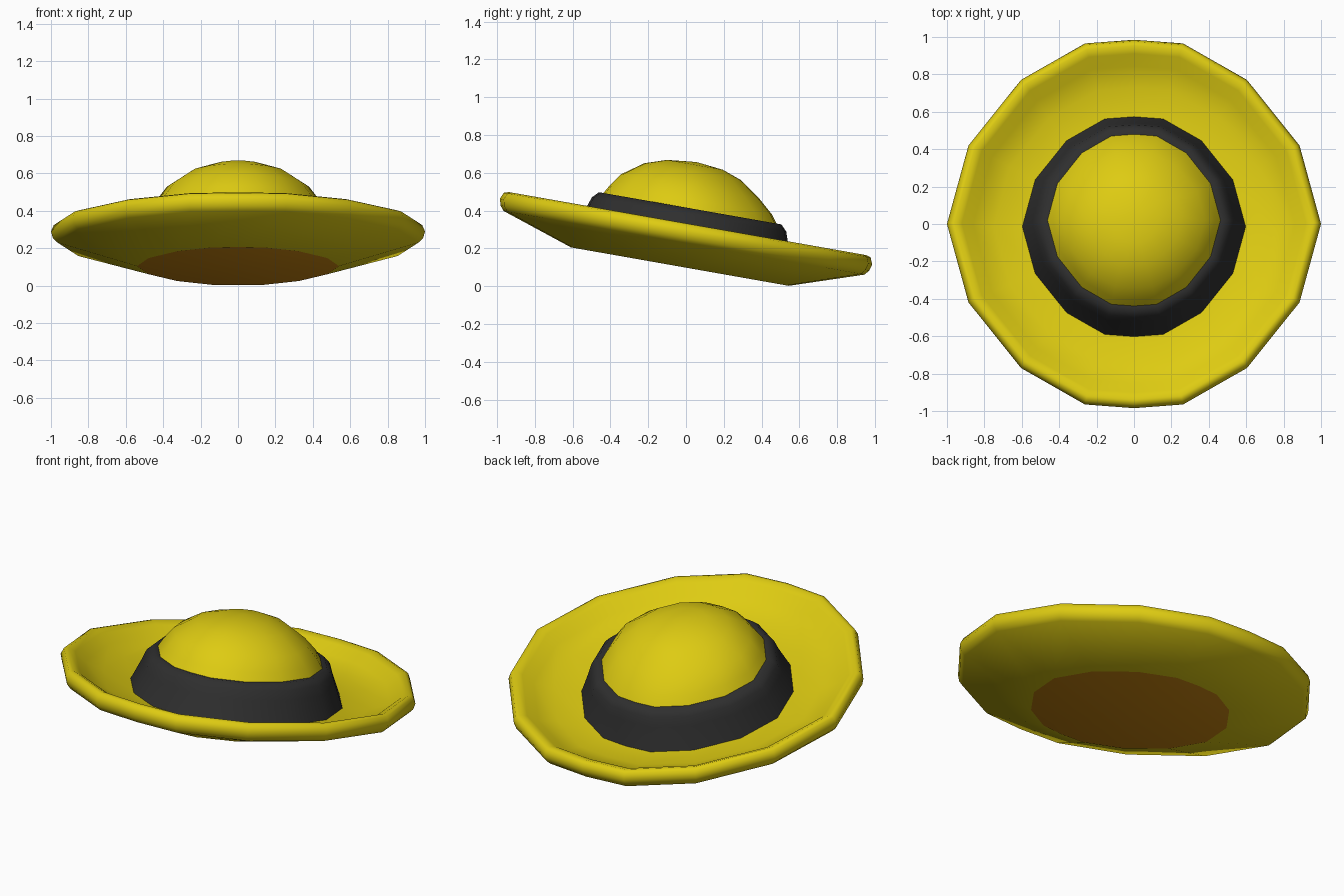
import bpy, bmesh, math
from mathutils import Matrix

if "Cube" in bpy.data.objects:
    bpy.data.objects.remove(bpy.data.objects["Cube"])

def material(name, rgb):
    m = bpy.data.materials.new(name)
    m.diffuse_color = (*rgb, 1)
    m.use_nodes = True
    m.node_tree.nodes["Principled BSDF"].inputs["Base Color"].default_value = m.diffuse_color
    return m

YELLOW = material("straw yellow", (0.73, 0.60, 0.006))
BLACK = material("band charcoal", (0.028, 0.028, 0.028))
BROWN = material("underside brown", (0.62, 0.25, 0.006))

# Slightly uneven 16-sided outline: one quarter, mirrored to a full ring
Q = [(1, 0), (.885, .426), (.604, .782), (.262, .98), (0, 1)]
half = Q + [(-x, y) for x, y in Q[-2::-1]]
RING = half + [(x, -y) for x, y in half[-2:0:-1]]

# The whole hat leans back by ten degrees
TILT = Matrix.Rotation(math.radians(-10), 4, 'X')

def lathe(name, profile, mats, angle=40):
    """Profile points: (x radius, y radius, height, y centre)."""
    bm = bmesh.new()
    prev = None
    for rx, ry, w, c in profile:
        if rx == 0:
            ring = [bm.verts.new((0, c, w))] * len(RING)
        else:
            ring = [bm.verts.new((x * rx, c + y * ry, w)) for x, y in RING]
        if prev:
            for i in range(len(RING)):
                j = (i + 1) % len(RING)
                quad = dict.fromkeys([prev[i], prev[j], ring[j], ring[i]])
                f = bm.faces.new(list(quad))
                # second material on the flat bottom
                if len(mats) > 1 and max(v.co.z for v in f.verts) < 0.1:
                    f.material_index = 1
        prev = ring
    bmesh.ops.recalc_face_normals(bm, faces=bm.faces)
    bm.transform(TILT)
    me = bpy.data.meshes.new(name)
    bm.to_mesh(me)
    bm.free()
    for m in mats:
        me.materials.append(m)
    ob = bpy.data.objects.new(name, me)
    bpy.context.collection.objects.link(ob)
    bpy.ops.object.select_all(action='DESELECT')
    ob.select_set(True)
    bpy.context.view_layer.objects.active = ob
    bpy.ops.object.shade_smooth_by_angle(angle=math.radians(angle))
    return ob

C = -0.05

# Brim: flat brown base, sloping underside, rolled lip, dished top
brim = [(0, 0, .097, C), (.54, .585, .097, C), (.965, .97, .225, C), (.99, .99, .25, C),
        (1, 1, .285, C), (.985, .985, .32, C), (.96, .96, .328, C), (.92, .92, .31, C),
        (.86, .86, .262, C), (.75, .75, .22, C), (.58, .58, .20, C), (0, 0, .20, C)]
lathe("brim", brim, [YELLOW, BROWN], 55)

# Band around the crown
band = [(.6, .6, .195, C), (.545, .54, .325, C), (.525, .522, .377, C),
        (.49, .49, .41, C), (.46, .46, .408, C)]
lathe("hat_band", band, [BLACK], 60)

# Domed crown
crown = [(.47, .475, .395, C), (.435, .435, .455, C - .005), (.38, .37, .525, C - .02),
         (.26, .26, .603, C - .02), (.14, .15, .641, C - .015), (0, 0, .657, C - .01)]
lathe("crown", crown, [YELLOW], 60)
